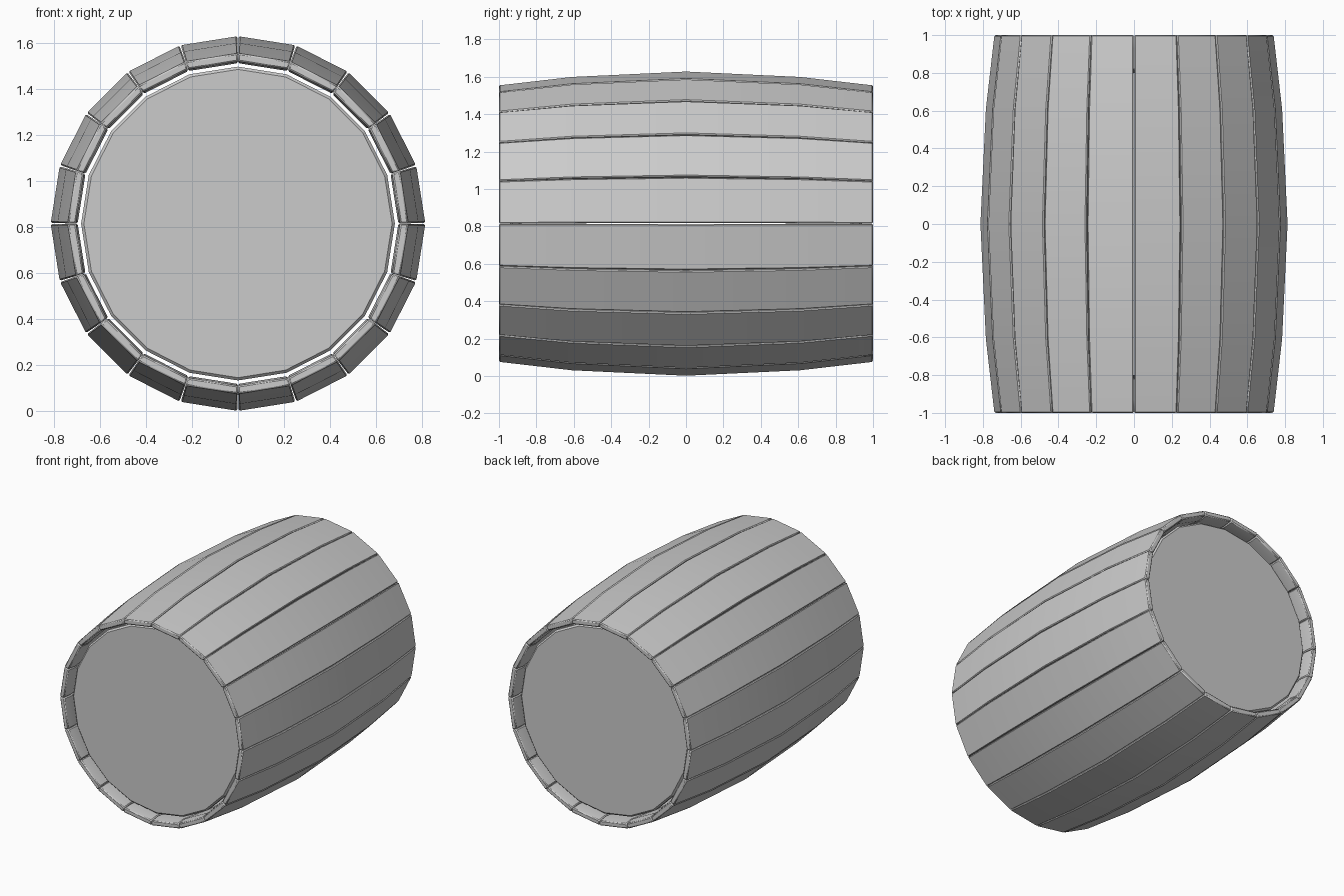
import bpy, bmesh
from math import sin, cos, pi

if "Cube" in bpy.data.objects:
    bpy.data.objects.remove(bpy.data.objects["Cube"])

SIDES = 20
CENTRE_Z = 0.815
# half profile from the middle to the end: y, outer radius, inner radius, half gap
HALF = [(0, 0.814, 0.762, 0.003), (0.61, 0.785, 0.735, 0.002),
        (0.93, 0.748, 0.697, 0.001), (1.0, 0.740, 0.705, 0.001)]
PROFILE = [(-y, o, i, g) for y, o, i, g in HALF[:0:-1]] + HALF


def finish(bm, name, bevel):
    bmesh.ops.recalc_face_normals(bm, faces=bm.faces)
    mesh = bpy.data.meshes.new(name)
    bm.to_mesh(mesh)
    bm.free()
    obj = bpy.data.objects.new(name, mesh)
    bpy.context.collection.objects.link(obj)
    mod = obj.modifiers.new("edge_bevel", 'BEVEL')
    mod.width = bevel
    mod.segments = 1
    mod.limit_method = 'ANGLE'
    mod.angle_limit = 0.6
    return obj


def make_stave(index):
    bm = bmesh.new()
    a0, a1 = 2 * pi * index / SIDES, 2 * pi * (index + 1) / SIDES
    rings = []
    for y, outer, inner, gap in PROFILE:
        d = gap / outer
        rings.append([bm.verts.new((r * sin(a), y, CENTRE_Z + r * cos(a)))
                      for r, a in ((outer, a0 + d), (outer, a1 - d),
                                   (inner, a1 - d), (inner, a0 + d))])
    for p, q in zip(rings, rings[1:]):
        for k in range(4):
            n = (k + 1) % 4
            bm.faces.new((p[k], p[n], q[n], q[k]))
    bm.faces.new(rings[0])
    bm.faces.new(rings[-1])
    return finish(bm, f"stave_{index + 1:02d}", 0.006)


def make_lid(name, y0, y1, radius=0.682):
    bm = bmesh.new()
    rings = [[bm.verts.new((radius * sin(2 * pi * k / SIDES), y,
                            CENTRE_Z + radius * cos(2 * pi * k / SIDES)))
              for k in range(SIDES)] for y in (y0, y1)]
    for k in range(SIDES):
        n = (k + 1) % SIDES
        bm.faces.new((rings[0][k], rings[0][n], rings[1][n], rings[1][k]))
    for ring in rings:
        bm.faces.new(ring)
    return finish(bm, name, 0.012)


# curved staves around the barrel
staves = [make_stave(i) for i in range(SIDES)]
# recessed end lids
make_lid("front_lid", -0.94, -0.88)
make_lid("back_lid", 0.88, 0.94)

# smooth along each stave, crisp at its edges
for obj in staves:
    obj.select_set(True)
bpy.context.view_layer.objects.active = staves[0]
bpy.ops.object.shade_smooth_by_angle(angle=0.5)
